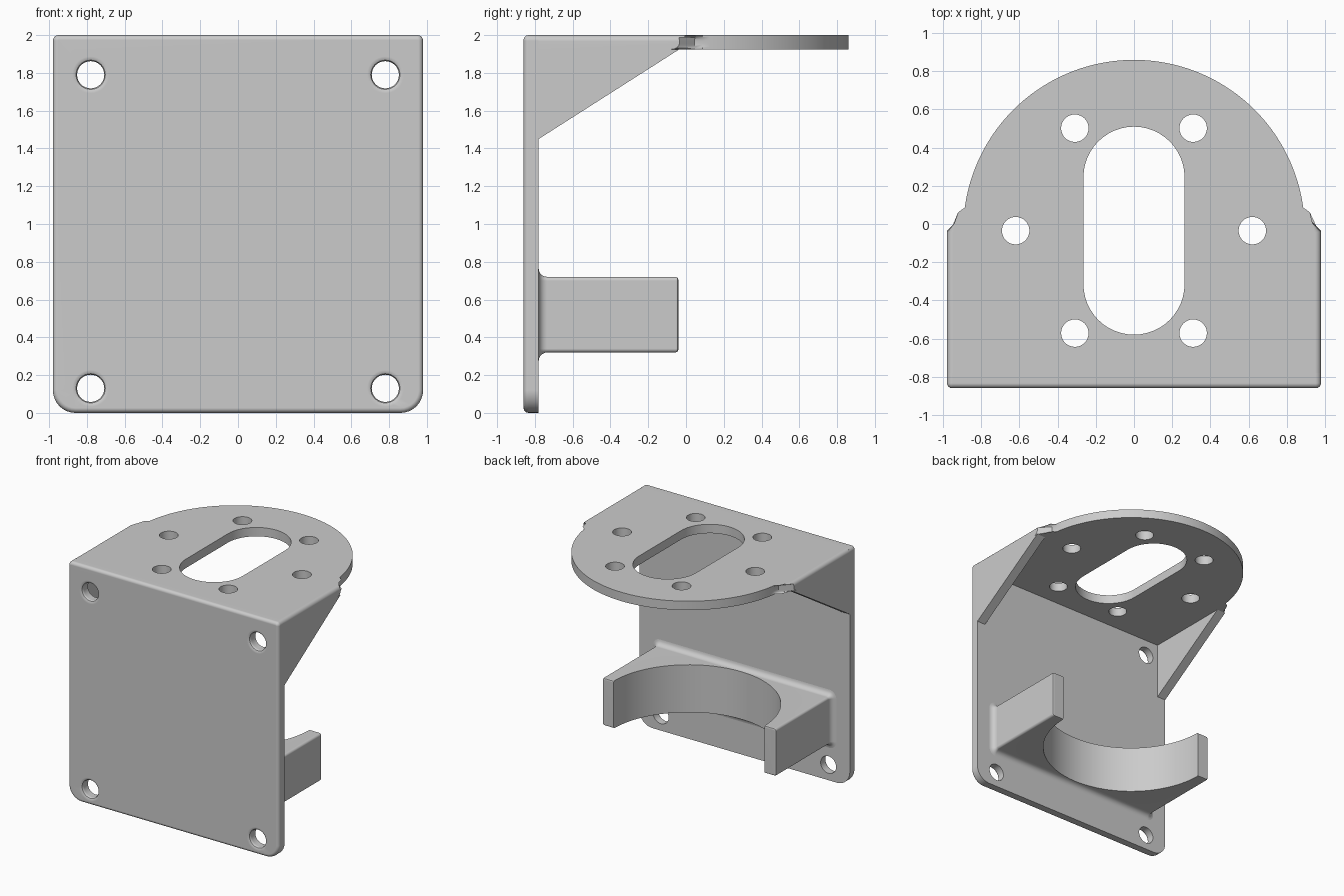
import bpy, bmesh, math
from math import sin, cos, pi

cube = bpy.data.objects.get("Cube")
if cube:
    bpy.data.objects.remove(cube, do_unlink=True)

W, FRONT, BACK = 0.98, -0.86, -0.78     # half width, wall front and back
TOP, UNDER, MID = 2.0, 1.925, -0.035    # top plate heights, ring centre in y
DISC_R, RING_R, HOLE_R = 0.895, 0.62, 0.072

grey = bpy.data.materials.new("light_grey")
grey.use_nodes = True
grey.diffuse_color = (0.6, 0.6, 0.6, 1)
grey.node_tree.nodes["Principled BSDF"].inputs["Base Color"].default_value = (0.6, 0.6, 0.6, 1)


def skin(name, loops, shape=None):
    """Closed solid through equal-length loops; shape(bm) may edit it further."""
    bm = bmesh.new()
    rows = [[bm.verts.new(p) for p in loop] for loop in loops]
    n = len(rows[0])
    for a, b in zip(rows, rows[1:]):
        for i in range(n):
            j = (i + 1) % n
            bm.faces.new((a[i], a[j], b[j], b[i]))
    bm.faces.new(rows[0])
    bm.faces.new(rows[-1])
    if shape:
        shape(bm)
    bmesh.ops.recalc_face_normals(bm, faces=bm.faces)
    mesh = bpy.data.meshes.new(name)
    bm.to_mesh(mesh)
    bm.free()
    mesh.materials.append(grey)
    ob = bpy.data.objects.new(name, mesh)
    bpy.context.collection.objects.link(ob)
    return ob


def prism_z(name, outline, z0, z1, shape=None):
    return skin(name, [[(x, y, z) for x, y in outline] for z in (z0, z1)], shape)


def arc(cx, cy, r, a0, a1, n):
    return [(cx + r * cos(a0 + (a1 - a0) * i / n), cy + r * sin(a0 + (a1 - a0) * i / n))
            for i in range(n + 1)]


def circle(cx, cy, r, n=32):
    return arc(cx, cy, r, 0, 2 * pi, n)[:-1]


def rounded_rect(y, half, z0, z1, grow, r_top, r_bottom):
    """Upright rounded rectangle at depth y, offset outwards by grow."""
    pts = []
    for k, (sx, z, r, s) in enumerate(((1, z1, r_top, 1), (-1, z1, r_top, 1),
                                       (-1, z0, r_bottom, -1), (1, z0, r_bottom, -1))):
        pts += arc(sx * (half - r), z - s * r, r + grow, k * pi / 2, (k + 1) * pi / 2, 8)
    return [(x, y, z) for x, z in pts]


def cut(ob, cutter):
    cutter.hide_render = True
    mod = ob.modifiers.new("cut", 'BOOLEAN')
    mod.operation, mod.object, mod.solver = 'DIFFERENCE', cutter, 'EXACT'
    bpy.context.view_layer.objects.active = ob
    bpy.ops.object.modifier_apply(modifier=mod.name)
    bpy.data.objects.remove(cutter, do_unlink=True)


# Wall with eased front rim and large bottom corners
rim = 0.026
sections = []
for t in range(5):
    a = t * pi / 8
    sections.append(rounded_rect(FRONT + rim * (1 - sin(a)), W, 0, TOP,
                                 -rim * (1 - cos(a)), 0.03, 0.12))
sections.reverse()
sections.append(rounded_rect(BACK, W, 0, TOP, 0, 0.03, 0.12))
wall = skin("wall", sections)

# Wall holes with a rounded front lip
lip = [(FRONT - 0.01, HOLE_R + 0.046)]
for t in range(1, 5):
    s = sin(t * pi / 8)
    lip.append((FRONT + rim * s, HOLE_R + rim * (1 - math.sqrt(1 - (1 - s) ** 2))))
lip.append((BACK + 0.05, HOLE_R))
for x in (-0.78, 0.78):
    for z in (0.13, 1.79):
        cut(wall, skin("wall_hole_cutter",
                       [[(px, y, pz) for px, pz in circle(x, z, r)] for y, r in lip]))


# Top plate with a round end and soft outer edges
def soften(bm):
    def outer(e):
        a, b = (v.co for v in e.verts)
        level = abs(a.z - b.z) < 1e-4
        end = (a.y + b.y) / 2 > MID + 0.001
        flank = a.z > UNDER + 0.01 and abs(a.x - b.x) < 1e-4
        return level and (end or flank)
    bmesh.ops.bevel(bm, geom=[e for e in bm.edges if outer(e)], offset=0.032, segments=5,
                    profile=0.5, affect='EDGES', clamp_overlap=False)


start = math.asin(0.08 / DISC_R)
outline = [(-W, MID), (-W, BACK), (W, BACK), (W, MID)]
outline += arc(0, MID, DISC_R, start, pi - start, 64)
top_plate = prism_z("top_plate", outline, UNDER, TOP, soften)

# Slot and ring of screw holes in the top plate
slot = arc(0, 0.245, 0.265, 0, pi, 24) + arc(0, -0.315, 0.265, pi, 2 * pi, 24)
cut(top_plate, prism_z("slot_cutter", slot, 1.8, 2.2))
for i in range(6):
    a = i * pi / 3
    cut(top_plate, prism_z("screw_cutter", circle(RING_R * cos(a), MID + RING_R * sin(a), HOLE_R),
                           1.8, 2.2))

# Triangular side gussets
parts = [wall, top_plate]
for name, sx in (("left_gusset", 1), ("right_gusset", -1)):
    triangle = [(BACK, UNDER), (MID, UNDER), (BACK, 1.45)]
    parts.append(skin(name, [[(sx * x, y, z) for y, z in triangle] for x in (W - 0.08, W)]))

# Cradle block with a flared root and eased tips
flare = 0.045
steps = [(BACK - 0.01, flare)]
steps += [(BACK + flare * (1 - cos(t * pi / 10)), flare * (1 - sin(t * pi / 10)))
          for t in range(6)]
steps += [(MID - 0.02, 0), (MID - 0.01, -0.004), (MID - 0.005, -0.015)]
cradle = skin("cradle", [rounded_rect(y, 0.81, 0.32, 0.72, grow, 0.02, 0.02)
                         for y, grow in steps])
cut(cradle, prism_z("cradle_cutter", circle(0, MID, 0.703, 96), 0.1, 0.9))
parts.append(cradle)

# Smooth rounds, crisp edges
bpy.ops.object.select_all(action='DESELECT')
for ob in parts:
    ob.select_set(True)
    weighted = ob.modifiers.new("flat_face_normals", 'WEIGHTED_NORMAL')
    weighted.keep_sharp = True
bpy.context.view_layer.objects.active = wall
bpy.ops.object.shade_smooth_by_angle(angle=math.radians(35))
